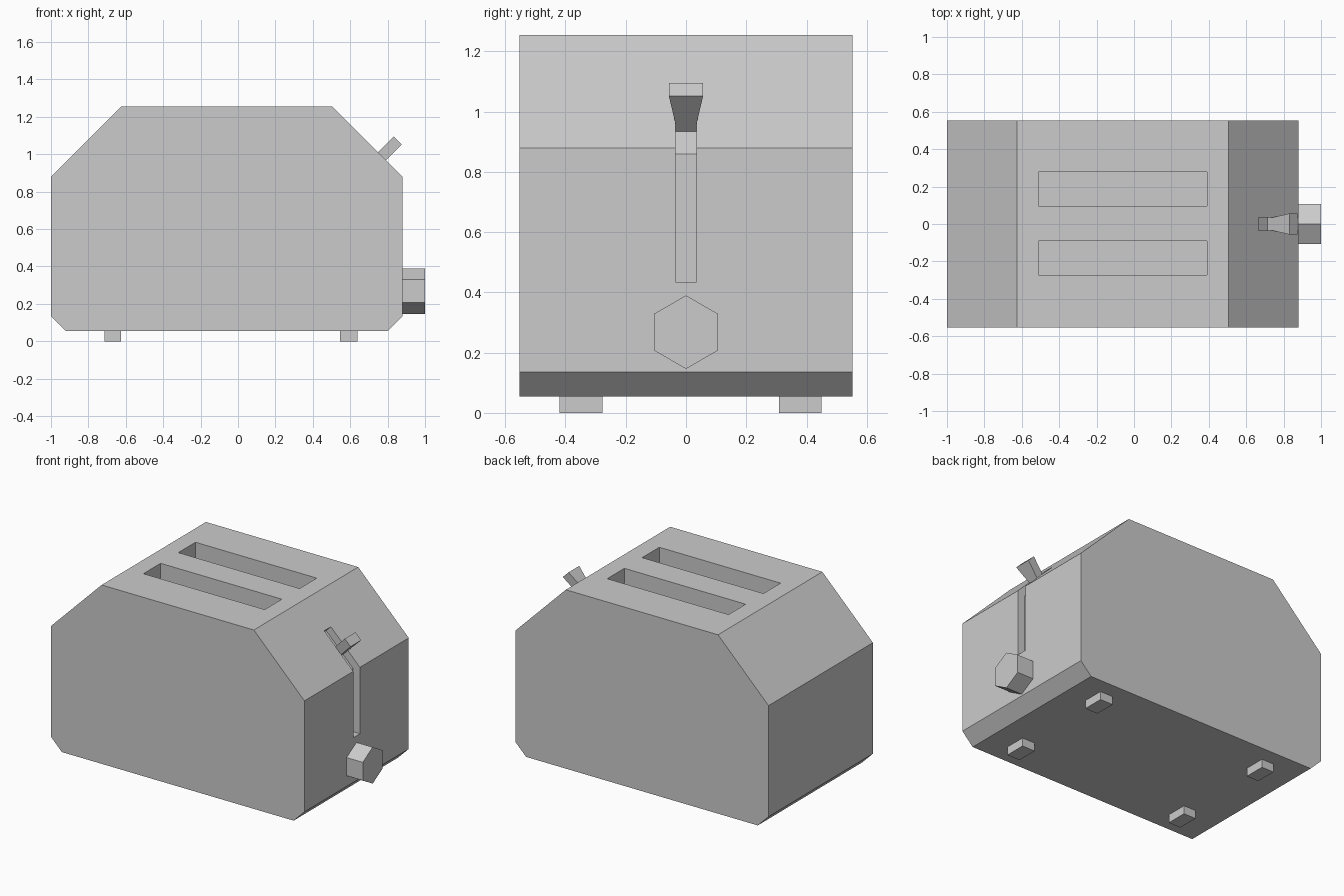
import bpy, bmesh, math
from mathutils import Matrix, Vector

if "Cube" in bpy.data.objects:
    bpy.data.objects.remove(bpy.data.objects["Cube"])


def make_object(name, bm):
    bmesh.ops.recalc_face_normals(bm, faces=bm.faces)
    mesh = bpy.data.meshes.new(name)
    bm.to_mesh(mesh)
    bm.free()
    obj = bpy.data.objects.new(name, mesh)
    bpy.context.collection.objects.link(obj)
    return obj


def extrude_xz(name, profile, y0, y1):
    """Prism from an x-z profile, running from y0 to y1."""
    bm = bmesh.new()
    face = bm.faces.new([bm.verts.new((x, y0, z)) for x, z in profile])
    ext = bmesh.ops.extrude_face_region(bm, geom=[face])
    verts = [v for v in ext["geom"] if isinstance(v, bmesh.types.BMVert)]
    bmesh.ops.translate(bm, verts=verts, vec=(0, y1 - y0, 0))
    return make_object(name, bm)


def box(name, x0, x1, y0, y1, z0, z1):
    return extrude_xz(name, [(x0, z0), (x1, z0), (x1, z1), (x0, z1)], y0, y1)


def cut(target, cutter):
    mod = target.modifiers.new("cut", "BOOLEAN")
    mod.operation = "DIFFERENCE"
    mod.solver = "EXACT"
    mod.object = cutter
    cutter.hide_render = True
    bpy.context.view_layer.objects.active = target
    bpy.ops.object.modifier_apply(modifier=mod.name)
    bpy.data.objects.remove(cutter)


# Chamfered body
body = extrude_xz("body", [
    (-0.92, 0.055), (0.80, 0.055), (0.88, 0.135), (0.88, 0.88),
    (0.505, 1.255), (-0.625, 1.255), (-1.0, 0.88), (-1.0, 0.135)],
    -0.553, 0.553)

# Two bread slots
for y in (-0.183, 0.187):
    cut(body, box("slot_cutter", -0.51, 0.39, y - 0.091, y + 0.091, 0.5, 1.4))

# Lever groove, bent to follow the right side
cut(body, extrude_xz("groove_cutter", [
    (0.95, 0.435), (0.83, 0.435), (0.83, 0.859), (0.63, 1.06),
    (0.715, 1.145), (0.95, 0.91)], -0.035, 0.035))

# Lever: flared square bar tilted 45 degrees out of the slope
bm = bmesh.new()
rings = []
for dist, half_y in ((-0.05, 0.034), (0.0, 0.037), (0.118, 0.057)):
    rings.append([bm.verts.new((a, b * half_y, dist)) for a, b in
                  ((-0.03, -1), (0.03, -1), (0.03, 1), (-0.03, 1))])
for low, high in zip(rings, rings[1:]):
    for i in range(4):
        j = (i + 1) % 4
        bm.faces.new((low[i], low[j], high[j], high[i]))
bm.faces.new(rings[0])
bm.faces.new(rings[-1])
bm.transform(Matrix.Translation((0.77, 0, 0.99)) @ Matrix.Rotation(math.radians(45), 4, "Y"))
make_object("lever", bm)

# Hexagonal browning knob
bm = bmesh.new()
bmesh.ops.create_cone(bm, cap_ends=True, segments=6, radius1=0.122, radius2=0.122, depth=0.12)
top = max(bm.verts, key=lambda v: v.co.xy.length)
spin = -math.atan2(top.co.y, top.co.x)
bm.transform(Matrix.Translation((0.94, 0, 0.268))
             @ Matrix.Rotation(math.radians(90), 4, "Y")
             @ Matrix.Rotation(spin, 4, "Z"))
make_object("knob", bm)

# Four feet
for side, x0, x1 in (("left", -0.715, -0.625), ("right", 0.545, 0.64)):
    for end, y0, y1 in (("front", -0.42, -0.278), ("back", 0.308, 0.45)):
        box(f"{end}_{side}_foot", x0, x1, y0, y1, 0.0, 0.055)
